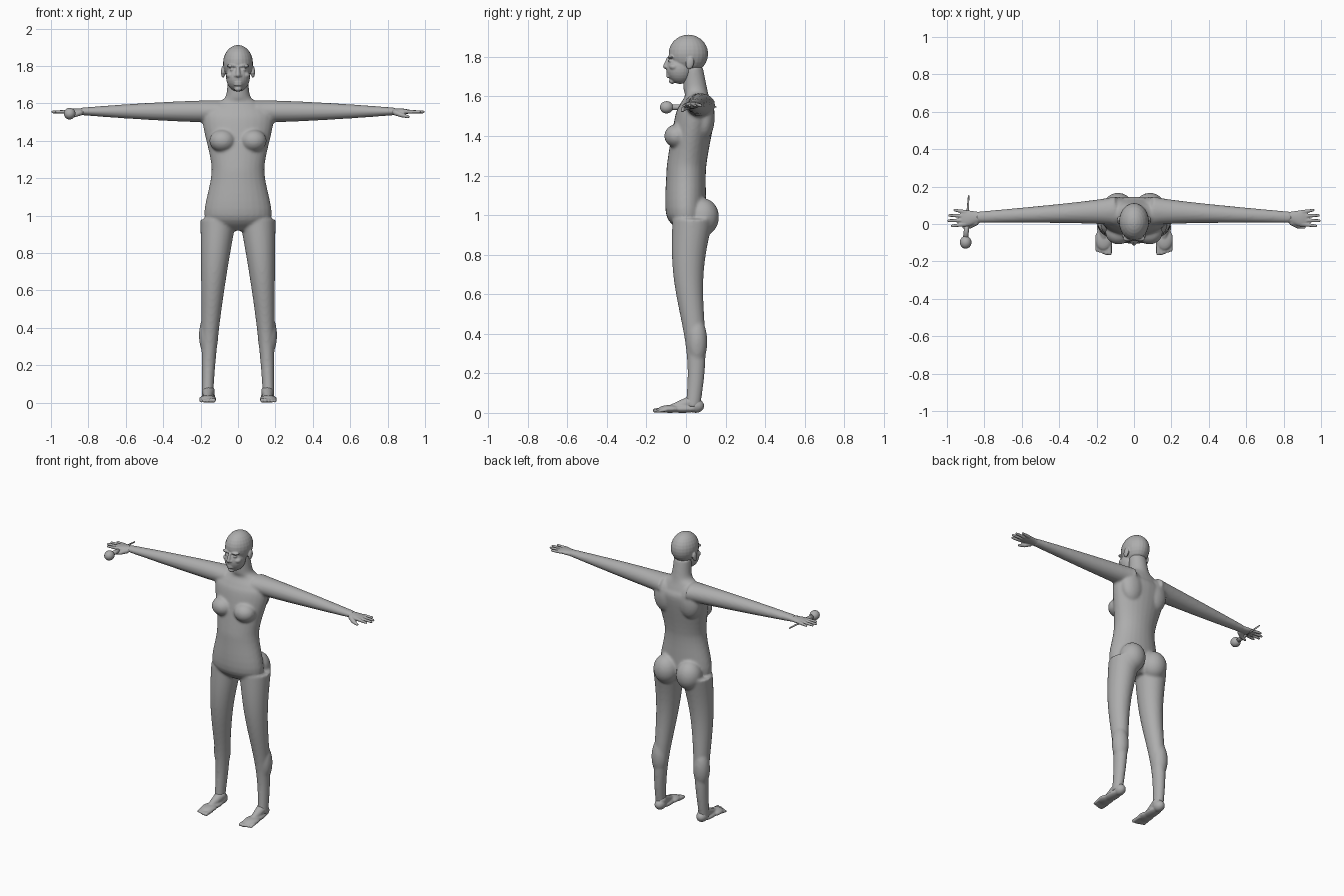
import bpy, bmesh, math
from mathutils import Matrix, Vector

default_cube = bpy.data.objects.get("Cube")
if default_cube:
    bpy.data.objects.remove(default_cube)

grey = bpy.data.materials.new("neutral grey")
grey.use_nodes = True
colour = (.42, .42, .42, 1)
grey.diffuse_color = colour
grey.node_tree.nodes["Principled BSDF"].inputs["Base Color"].default_value = colour


def mix(start, end, amount):
    return start + (end - start) * amount


def catmull_rom(before, start, end, after, t):
    slope_in, slope_out = (end - before) / 2, (after - start) / 2
    bend = 3 * (end - start) - 2 * slope_in - slope_out
    twist = 2 * (start - end) + slope_in + slope_out
    return start + t * (slope_in + t * (bend + t * twist))


def smooth_rows(rows, steps=5):
    """Fill in extra sections between the given ones."""
    padded = [rows[0], *rows, rows[-1]]
    filled = []
    for group in zip(padded, padded[1:], padded[2:], padded[3:]):
        for step in range(steps):
            filled.append([catmull_rom(*values, step / steps) for values in zip(*group)])
    return filled + [rows[-1]]


def loft(bm, axis, sections, side=1, sides=28):
    """Each section is (position, centre u, centre v, radius u, radius v) along the axis."""
    rings = []
    for position, centre_u, centre_v, radius_u, radius_v in sections:
        ring = []
        for corner in range(sides):
            angle = math.tau * corner / sides
            u = centre_u + radius_u * math.cos(angle)
            v = centre_v + radius_v * math.sin(angle)
            x, y, z = {"x": (position, u, v), "y": (u, position, v), "z": (u, v, position)}[axis]
            ring.append(bm.verts.new((x * side, y, z)))
        rings.append(ring)
    for lower, upper in zip(rings, rings[1:]):
        for corner in range(sides):
            previous = corner - 1
            bm.faces.new((lower[previous], lower[corner], upper[corner], upper[previous]))
    bm.faces.new(rings[0])
    bm.faces.new(rings[-1])


def blob(bm, centre, radii, tilt=0):
    matrix = Matrix.Translation(centre) @ Matrix.Rotation(tilt, 4, "X") @ Matrix.Diagonal((*radii, 1))
    bmesh.ops.create_uvsphere(bm, u_segments=24, v_segments=14, radius=1, matrix=matrix)


def capsule(bm, start, end, start_radius, end_radius):
    start, end = Vector(start), Vector(end)
    direction = end - start
    turn = direction.to_track_quat("Z", "Y").to_matrix().to_4x4()
    bmesh.ops.create_cone(bm, cap_ends=True, segments=16, radius1=start_radius, radius2=end_radius,
                          depth=direction.length, matrix=Matrix.Translation((start + end) / 2) @ turn)
    blob(bm, start, [start_radius] * 3)
    blob(bm, end, [end_radius] * 3)


def finish(bm, name, voxel=None, softness=2):
    """Turn the parts into an object, fused into one skin when a voxel size is given."""
    bmesh.ops.recalc_face_normals(bm, faces=bm.faces)
    for face in bm.faces:
        face.smooth = True
    mesh = bpy.data.meshes.new(name)
    bm.to_mesh(mesh)
    bm.free()
    mesh.materials.append(grey)
    part = bpy.data.objects.new(name, mesh)
    bpy.context.collection.objects.link(part)
    if voxel:
        fuse = part.modifiers.new("fuse", "REMESH")
        fuse.mode = "VOXEL"
        fuse.voxel_size = voxel
        fuse.use_smooth_shade = True
        soften = part.modifiers.new("soften", "SMOOTH")
        soften.factor = .5
        soften.iterations = softness


def arm_section(t):
    return (mix(.1, .84, t), mix(.07, .036, t), 1.557,
            mix(.08, .03, t ** .6), mix(.06, .02, t ** 1.5))


def leg_section(t):
    z = mix(.03, .98, t)
    swell = z ** 1.5
    radius = .03 + .068 * swell
    sway = .032 + .02 * math.cos(math.tau * (z - .25) / .95)
    return z, .163 - .06 * swell, sway, radius, radius + .007


# Torso and neck, as height, depth centre, half width and half depth
torso_profile = [(.92, .02, .11, .05), (1, 0, .18, .1), (1.2, 0, .145, .1), (1.3, .01, .147, .1),
                 (1.5, .045, .19, .1), (1.56, .05, .17, .08), (1.605, .055, .11, .06),
                 (1.64, .047, .065, .06), (1.75, .035, .055, .05)]
body = bmesh.new()
loft(body, "z", smooth_rows([(z, 0, depth, wide, deep) for z, depth, wide, deep in torso_profile]))

# Arms, legs and muscle masses fused into the body
ratios = [step / 30 for step in range(31)]
for side in (1, -1):
    loft(body, "x", map(arm_section, ratios), side)
    loft(body, "z", map(leg_section, ratios), side)
    chest, buttock, shoulder_blade = (side * .083, -.045, 1.4), (side * .085, .085, .99), (side * .09, .09, 1.49)
    calf = (side * .157, .056, .36)
    blob(body, chest, (.07, .065, .06))
    blob(body, buttock, (.083, .082, .095))
    blob(body, shoulder_blade, (.08, .055, .11))
    blob(body, calf, (.052, .052, .12))
finish(body, "body", voxel=.008, softness=6)

# Head with jaw, nose, lips, chin, brow, eyes, cheeks and ears
head = bmesh.new()
blob(head, (0, .012, 1.815), (.08, .1, .097))
blob(head, (0, -.03, 1.74), (.064, .07, .077))
capsule(head, (0, -.09, 1.79), (0, -.103, 1.752), .009, .013)
for lip_height in (1.7, 1.712):
    blob(head, (0, -.086, lip_height), (.024, .014, .007))
blob(head, (0, -.07, 1.677), (.02, .016, .014))
for side in (1, -1):
    brow, eye, cheek = (side * .03, -.076, 1.8), (side * .03, -.075, 1.78), (side * .04, -.06, 1.75)
    nostril, ear = (side * .013, -.095, 1.748), (side * .08, .02, 1.768)
    blob(head, brow, (.03, .017, .009))
    blob(head, eye, (.014, .014, .01))
    blob(head, cheek, (.024, .025, .018))
    blob(head, nostril, (.009, .01, .008))
    blob(head, ear, (.011, .02, .032), tilt=-.2)
finish(head, "head", voxel=.004, softness=3)

# Hands with four fingers and a thumb, and feet with five toes
for side, label in ((1, "left"), (-1, "right")):
    hand = bmesh.new()
    palm = [(.8, .04, 1.557, .027, .02), (.84, .035, 1.556, .031, .018),
            (.89, .03, 1.556, .043, .015), (.925, .03, 1.556, .038, .008)]
    loft(hand, "x", smooth_rows(palm), side)
    for finger in range(4):
        root = .064 - .022 * finger
        reach = .992 - .012 * (finger - 1.7) ** 2
        spread = root + .01 - .006 * finger
        capsule(hand, (side * .9, root, 1.556), (side * reach, spread, 1.554), .011, .0075)
    thumb_joint = (side * .875, -.012, 1.537)
    capsule(hand, (side * .845, .008, 1.55), thumb_joint, .016, .012)
    capsule(hand, thumb_joint, (side * .91, -.018, 1.528), .012, .008)
    finish(hand, label + "_hand", voxel=.004)

    foot = bmesh.new()
    ankle, heel = (side * .158, .04, .06), (side * .157, .05, .035)
    sole, ball_of_foot = (side * .16, -.02, .02), (side * .162, -.08, .02)
    capsule(foot, ankle, ball_of_foot, .034, .019)
    blob(foot, heel, (.034, .042, .035))
    blob(foot, sole, (.038, .09, .02))
    blob(foot, ball_of_foot, (.046, .06, .02))
    for toe in range(5):
        across = .13 + .017 * toe
        radius = .012 - .001 * toe
        length = .156 - .005 * max(toe - 1, 0)
        capsule(foot, (side * across, -.1, .015), (side * across, -length, radius), radius, radius)
    finish(foot, label + "_foot", voxel=.005)

# Ball-headed rod held in the right hand
rod_ball = bmesh.new()
blob(rod_ball, (-.9, -.098, 1.545), (.031, .034, .031))
finish(rod_ball, "rod_ball")

rod_handle = bmesh.new()
grip_end = (-.893, .01, 1.546)
capsule(rod_handle, (-.9, -.08, 1.545), grip_end, .015, .012)
capsule(rod_handle, grip_end, (-.884, .15, 1.547), .008, .004)
finish(rod_handle, "rod_handle")
